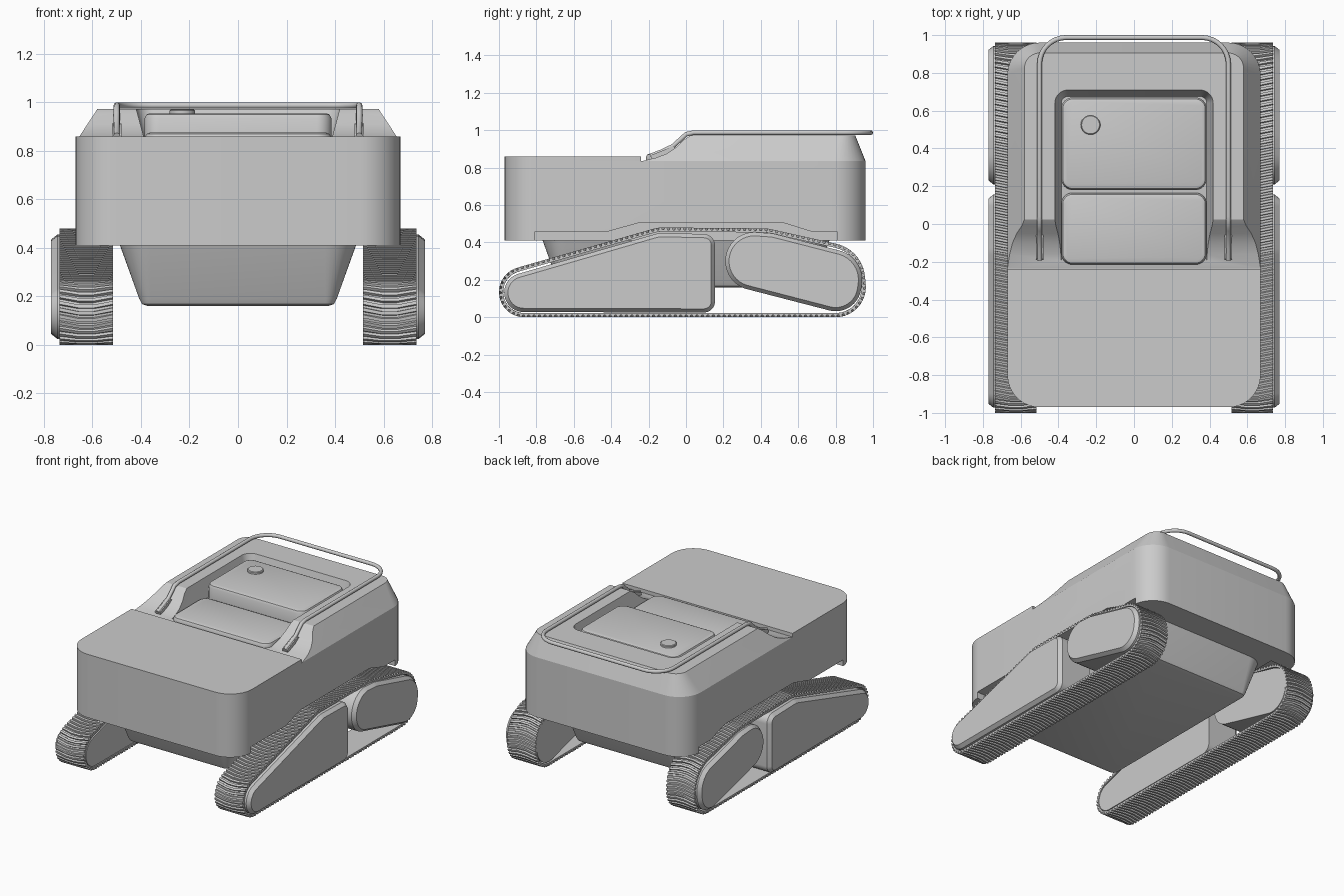
import bpy, bmesh, math
from mathutils import Vector
from mathutils.geometry import convex_hull_2d

cube = bpy.data.objects.get("Cube")
if cube:
    bpy.data.objects.remove(cube, do_unlink=True)

grey = bpy.data.materials.new("light grey")
grey.use_nodes = True
grey.diffuse_color = (0.6, 0.6, 0.6, 1)
grey.node_tree.nodes["Principled BSDF"].inputs["Base Color"].default_value = (0.6, 0.6, 0.6, 1)


def activate(obj):
    bpy.ops.object.select_all(action='DESELECT')
    obj.select_set(True)
    bpy.context.view_layer.objects.active = obj


def finish(name, bm, angle=30):
    bmesh.ops.recalc_face_normals(bm, faces=bm.faces)
    mesh = bpy.data.meshes.new(name)
    bm.to_mesh(mesh)
    bm.free()
    mesh.materials.append(grey)
    obj = bpy.data.objects.new(name, mesh)
    bpy.context.collection.objects.link(obj)
    activate(obj)
    bpy.ops.object.shade_smooth_by_angle(angle=math.radians(angle))
    return obj


def outline(circles, inset=0, shift=0, steps=40):
    """Closed belt around circles (a, b, radius), shrunk by inset."""
    spots = [(a, b, r, math.tau * i / steps) for a, b, r in circles for i in range(steps)]
    point = lambda s, k: Vector((s[0] + (s[2] - k) * math.cos(s[3]),
                                 s[1] + (s[2] - k) * math.sin(s[3])))
    hull = convex_hull_2d([point(s, 0) for s in spots])
    return [point(spots[i], inset) + Vector((0, shift)) for i in hull]


def rect(x0, x1, y0, y1, r):
    return [(x, y, r) for x in (x0 + r, x1 - r) for y in (y0 + r, y1 - r)]


def loft(name, rings):
    """Join matching rings of 3D points and cap the ends."""
    bm = bmesh.new()
    rows = [[bm.verts.new(p) for p in ring] for ring in rings]
    n = len(rows[0])
    for low, high in zip(rows, rows[1:]):
        for i in range(n):
            j = (i + 1) % n
            bm.faces.new((low[i], low[j], high[j], high[i]))
    bm.faces.new(rows[0])
    bm.faces.new(rows[-1])
    return finish(name, bm)


def upright(name, circles, *sections):
    """Stack sections (z, inset, optional y shift)."""
    return loft(name, [[(p.x, p.y, s[0]) for p in outline(circles, *s[1:])] for s in sections])


def sideways(name, circles, side, *sections):
    """Stack sections (x, inset) of a side-view shape."""
    return loft(name, [[(side * x, p.x, p.y) for p in outline(circles, k)] for x, k in sections])


def prism(name, profile, x0, x1):
    return loft(name, [[(x, y, z) for y, z in profile] for x in (x0, x1)])


def carve(obj, cutter):
    mod = obj.modifiers.new("cut", 'BOOLEAN')
    mod.operation, mod.solver, mod.object = 'DIFFERENCE', 'EXACT', cutter
    activate(obj)
    bpy.ops.object.modifier_apply(modifier=mod.name)
    bpy.data.objects.remove(cutter, do_unlink=True)
    activate(obj)
    bpy.ops.object.shade_smooth_by_angle(angle=math.radians(30))


# Main body with arches cut out above the tracks
shell = rect(-0.67, 0.67, -0.97, 0.96, 0.17)
body = upright("body", shell, (0.41, 0), (0.835, 0))
arch = [(-0.81, 0.3), (-0.81, 0.455), (-0.43, 0.455), (-0.25, 0.505),
        (0.52, 0.505), (0.68, 0.455), (0.81, 0.455), (0.81, 0.3)]
for side in (-1, 1):
    carve(body, prism("arch_cutter", arch, side * 0.5, side * 0.9))

# Tapered rear deck with a swooping front and an open recess
deck = upright("rear_deck", shell, (0.835, 0), (0.972, 0.09, 0.035))
swoop = [(-1.2, 0.8), (-0.235, 0.8), (-0.235, 0.835), (-0.16, 0.853), (-0.1, 0.876),
         (-0.05, 0.91), (-0.01, 0.95), (0.025, 0.973), (0.025, 1.1), (-1.2, 1.1)]
carve(deck, prism("swoop_cutter", swoop, -1, 1))
carve(deck, upright("recess_cutter", rect(-0.42, 0.42, -0.5, 0.71, 0.07),
                    (0.845, 0.035), (0.975, 0), (1.1, 0)))

# Front hood, hatches and knob
upright("front_hood", [(-0.5, -0.8, 0.17), (0.5, -0.8, 0.17),
                       (-0.665, -0.245, 0.005), (0.665, -0.245, 0.005)],
        (0.835, 0), (0.86, 0))
for name, y0, y1, top in (("rear_hatch", 0.18, 0.67, 0.955), ("front_hatch", -0.215, 0.165, 0.875)):
    upright(name, rect(-0.385, 0.385, y0, y1, 0.06),
            (0.838, 0), (top - 0.02, 0), (top - 0.005, 0.008), (top, 0.022))
upright("knob", [(-0.23, 0.525, 0.052)], (0.95, 0), (0.966, 0), (0.97, 0.005))

# Lower hull
upright("lower_hull", rect(-0.49, 0.49, -0.77, 0.77, 0.13),
        (0.42, 0), (0.19, 0.083), (0.168, 0.095), (0.16, 0.12))

# Handrail: half path mirrored into one tube
half = [(0.5, -0.19, 0.862), (0.5, -0.13, 0.885), (0.5, -0.07, 0.914),
        (0.5, -0.03, 0.95), (0.5, 0, 0.978), (0.5, 0.04, 0.987)]
for i in range(9):
    t = math.pi / 2 * i / 8
    half.append((0.36 + 0.14 * math.cos(t), 0.847 + 0.14 * math.sin(t), 0.987))
path = half + [(-x, y, z) for x, y, z in reversed(half)]
curve = bpy.data.curves.new("handrail", 'CURVE')
curve.dimensions = '3D'
curve.bevel_depth = 0.013
curve.bevel_resolution = 3
curve.use_fill_caps = True
spline = curve.splines.new('POLY')
spline.points.add(len(path) - 1)
for point, co in zip(spline.points, path):
    point.co = (*co, 1)
rail = bpy.data.objects.new("handrail", curve)
bpy.context.collection.objects.link(rail)
curve.materials.append(grey)
activate(rail)
bpy.ops.object.convert(target='MESH')
bpy.ops.object.shade_smooth_by_angle(angle=math.radians(40))


def track(name, circles, side, teeth=150):
    """Thin closed belt with raised chevron lugs."""
    loop = outline(circles)
    marks = [0]
    for i, p in enumerate(loop):
        marks.append(marks[-1] + (loop[(i + 1) % len(loop)] - p).length)
    total = marks[-1]

    def at(s, depth):
        s %= total
        i = max(k for k in range(len(loop)) if marks[k] <= s)
        a, b = loop[i], loop[(i + 1) % len(loop)]
        d = (b - a).normalized()
        return a + d * (s - marks[i]) - Vector((d.y, -d.x)) * depth

    bm = bmesh.new()
    pitch = total / teeth
    lug = ((0, 0.012), (0.08, 0), (0.55, 0), (0.63, 0.012))
    outer, inner = [], []
    for x, lean in ((0.515, 0), (0.595, 0.016), (0.655, 0.016), (0.735, 0)):
        for rows, flat in ((outer, False), (inner, True)):
            row = []
            for k in range(teeth):
                for f, depth in lug:
                    p = at((k + f) * pitch + lean, 0.022 if flat else depth)
                    row.append(bm.verts.new((side * x, p.x, p.y)))
            rows.append(row)
    n = len(outer[0])
    pairs = list(zip(outer, outer[1:])) + list(zip(inner, inner[1:]))
    pairs += [(outer[0], inner[0]), (outer[-1], inner[-1])]
    for a, b in pairs:
        for i in range(n):
            j = (i + 1) % n
            bm.faces.new((a[i], a[j], b[j], b[i]))
    finish(name, bm, 20)


# Tracks, side pods and rail feet on both sides
belt = [(-0.865, 0.135, 0.135), (-0.13, 0.33, 0.15), (0.42, 0.325, 0.15),
        (0.76, 0.2, 0.198), (0.8, 0.162, 0.162)]
front_pod = [(-0.868, 0.132, 0.104), (-0.13, 0.33, 0.12), (0.095, 0.385, 0.06), (0.095, 0.085, 0.06)]
rear_pod = [(0.365, 0.3, 0.155), (0.44, 0.305, 0.145), (0.78, 0.2, 0.162), (0.8, 0.17, 0.138)]
for side, word in ((1, "left"), (-1, "right")):
    track(word + "_track", belt, side)
    for name, shape in (("front_pod", front_pod), ("rear_pod", rear_pod)):
        sideways(word + "_" + name, shape, side, (0.515, 0), (0.745, 0), (0.77, 0.02))
    sideways(word + "_rail_foot", [(-0.175, 0.858, 0.013), (-0.07, 0.9, 0.013)], side,
             (0.48, 0), (0.52, 0))
